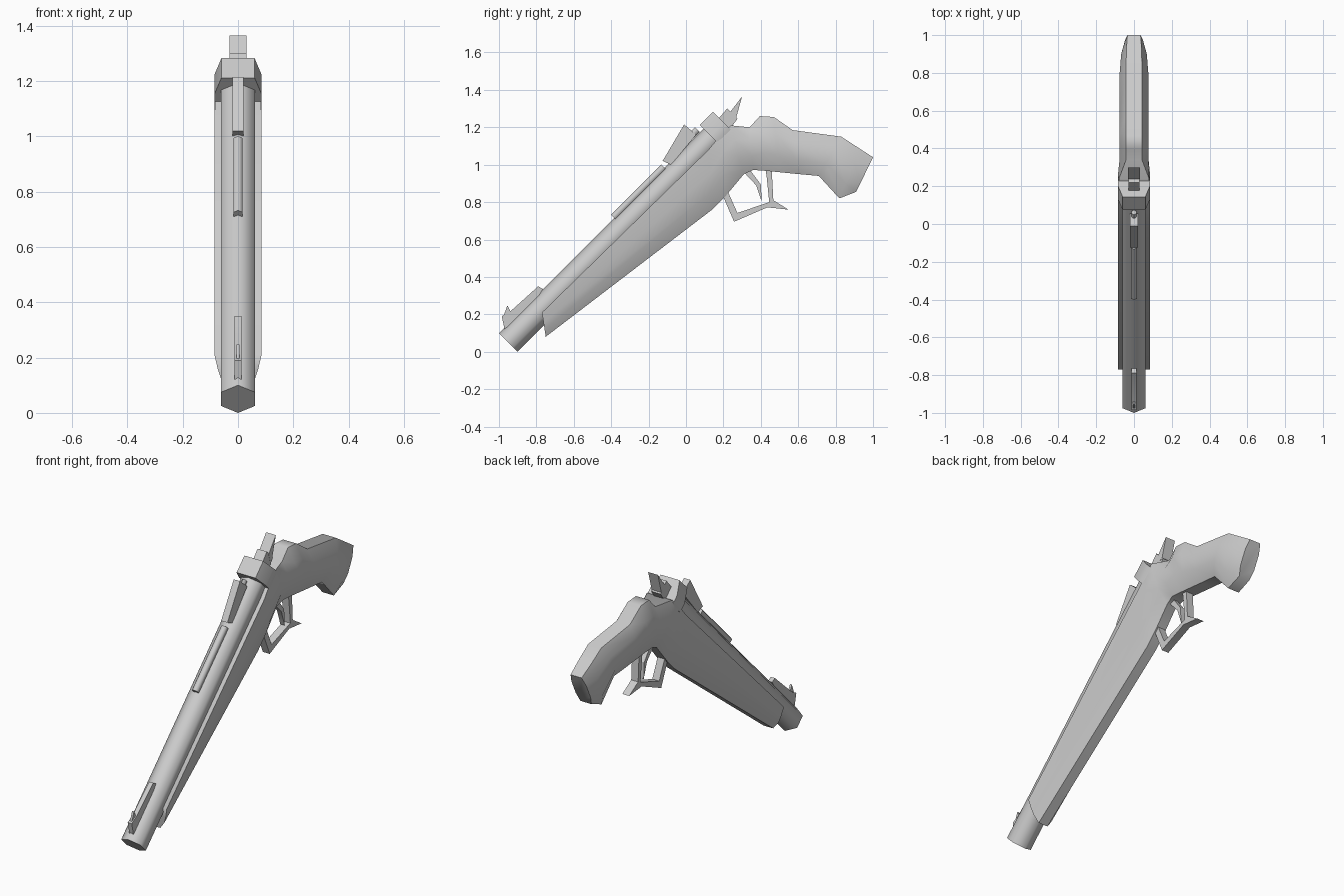
import bpy, bmesh, math

if "Cube" in bpy.data.objects:
    bpy.data.objects.remove(bpy.data.objects["Cube"])


def finish(name, bm, angle):
    bmesh.ops.remove_doubles(bm, verts=bm.verts, dist=1e-5)
    bmesh.ops.recalc_face_normals(bm, faces=bm.faces)
    mesh = bpy.data.meshes.new(name)
    bm.to_mesh(mesh)
    bm.free()
    mesh.shade_smooth()
    mesh.set_sharp_from_angle(angle=math.radians(angle))
    obj = bpy.data.objects.new(name, mesh)
    bpy.context.collection.objects.link(obj)
    return obj


def loft(name, sections, angle=40):
    """Skin mirrored cross-sections: (top yz, bottom yz, [(fraction down, half width)])."""
    bm = bmesh.new()
    rings = []
    for (ty, tz), (by, bz), shape in sections:
        half = [(w, ty + (by - ty) * t, tz + (bz - tz) * t) for t, w in shape]
        ring = half + [(-x, y, z) for x, y, z in reversed(half)]
        rings.append([bm.verts.new(p) for p in ring])
    n = len(rings[0])
    for a, b in zip(rings, rings[1:]):
        for i in range(n):
            j = (i + 1) % n
            bm.faces.new((a[i], a[j], b[j], b[i]))
    bm.faces.new(rings[0])
    bm.faces.new(rings[-1])
    return finish(name, bm, angle)


def plate(name, profile, half_width):
    """Side profile in y, z extruded across x."""
    bm = bmesh.new()
    face = bm.faces.new([bm.verts.new((-half_width, y, z)) for y, z in profile])
    out = bmesh.ops.extrude_face_region(bm, geom=[face])
    verts = [v for v in out["geom"] if isinstance(v, bmesh.types.BMVert)]
    bmesh.ops.translate(bm, verts=verts, vec=(2 * half_width, 0, 0))
    return finish(name, bm, 30)


def on_axis(s, h):
    """Point s along the barrel axis and h above it."""
    c = math.sqrt(0.5)
    return (-0.95 + c * (s - h), 0.05 + c * (s + h))


def rod(name, s0, s1, h, r, rx):
    hexagon = [(0, 0), (0.25, rx), (0.75, rx), (1, 0)]
    return loft(name, [(on_axis(s, h + r), on_axis(s, h - r), hexagon)
                       for s in (s0, s1)], 65)


# Six-sided barrel and the thin rod on top of it
rod("barrel", 0, 1.55, 0, 0.0707, 0.061)
rod("sight_rod", 0.87, 1.25, 0.075, 0.02, 0.017)
rod("sight_link", 1.4, 1.52, 0.09, 0.018, 0.012)

# Wooden stock: fore-end, wrist and grip in one skin
fore = [(0, .085), (.4, .073), (.7, .06), (1, .03)]
mid = [(0, .08), (.3, .085), (.65, .075), (1, .03)]
grip = [(0, .042), (.28, .076), (.68, .076), (1, .038)]
butt = [(0, .04), (.28, .068), (.7, .068), (1, .036)]
cap = [(0, .035), (.28, .047), (.72, .047), (1, .035)]
loft("stock", [
    ((-.77, .21), (-.75, .08), fore),
    ((.12, 1.08), (.14, .76), fore),
    ((.19, 1.165), (.21, .83), mid),
    ((.24, 1.21), (.31, .95), mid),
    ((.34, 1.20), (.36, .972), grip),
    ((.395, 1.26), (.43, .967), grip),
    ((.47, 1.255), (.50, .96), grip),
    ((.57, 1.185), (.60, .95), grip),
    ((.83, 1.15), (.71, .94), grip),
    ((.93, 1.085), (.82, .82), butt),
    ((1.0, 1.04), (.91, .855), cap),
], 55)

# Breech block behind the barrel
block = [(0, .06), (.6, .085), (.85, .085), (1, .08)]
loft("breech_block", [
    (on_axis(1.545, .098), on_axis(1.545, -.04), block),
    (on_axis(1.645, .098), on_axis(1.645, -.04), block),
])

# Hammer base and spur
plate("hammer_base", [(.16, 1.23), (.22, 1.30), (.275, 1.245), (.22, 1.17)], .03)
plate("hammer_spur", [(.235, 1.28), (.30, 1.365), (.268, 1.25), (.245, 1.24)], .031)

# Sights
plate("rear_sight", [(-.125, 1.02), (-.01, 1.215), (.055, 1.16), (-.08, 1.0)], .02)
plate("front_sight", [(-.97, .12), (-.985, .19), (-.94, .215), (-.79, .35),
                      (-.765, .335), (-.80, .28)], .013)
plate("front_bead", [(-.98, .18), (-.955, .247), (-.93, .20)], .006)

# Trigger and its guard
plate("trigger_guard", [(.19, .85), (.257, .695), (.435, .772), (.548, .76),
                        (.467, .81), (.458, .98), (.425, .98), (.432, .93),
                        (.445, .80), (.275, .742), (.222, .86)], .022)
plate("trigger", [(.30, .97), (.375, .89), (.405, .80), (.40, .895), (.34, .975)], .014)
